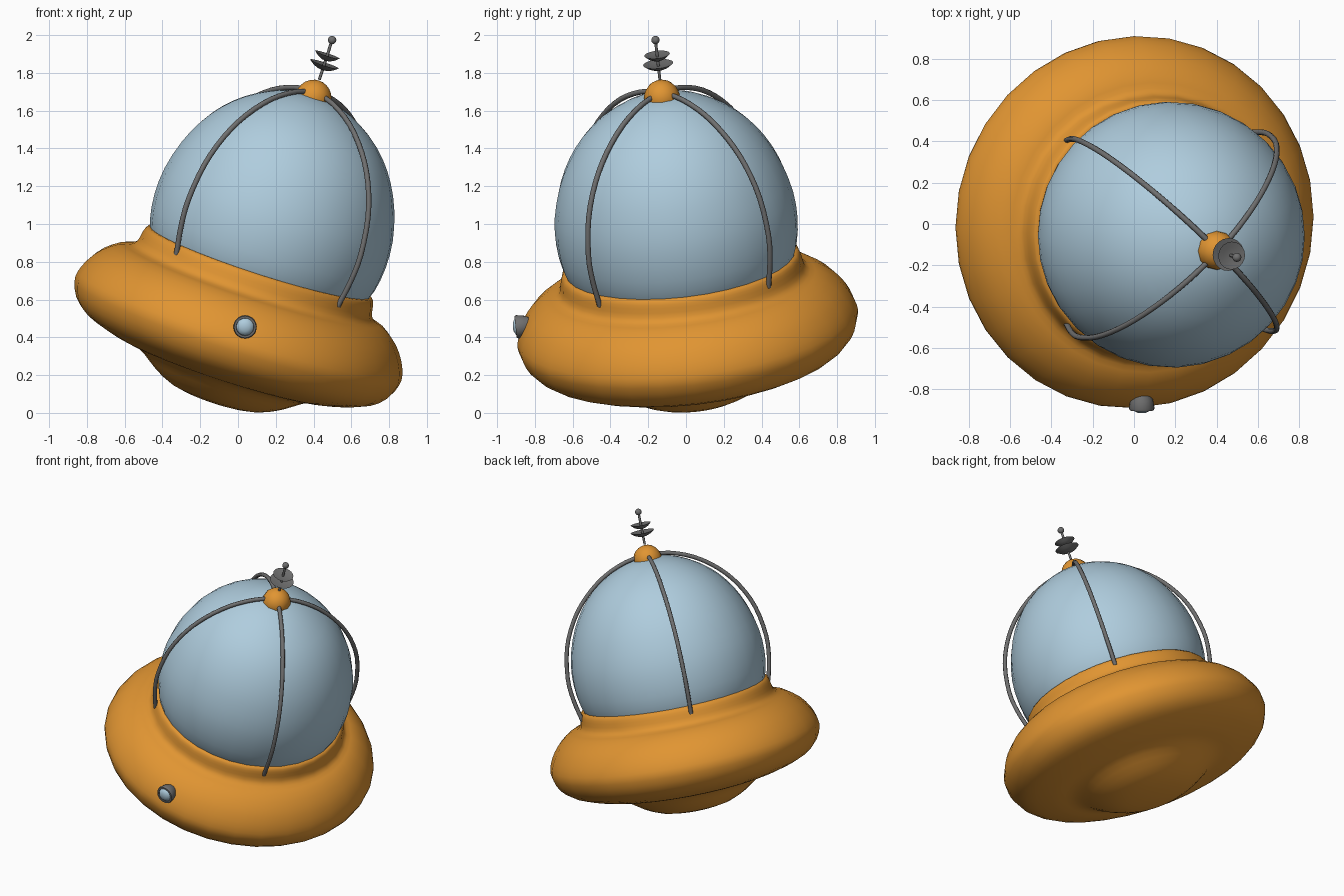
import bpy, bmesh, math
from mathutils import Vector, Matrix

if "Cube" in bpy.data.objects:
    bpy.data.objects.remove(bpy.data.objects["Cube"])


def material(name, rgb):
    m = bpy.data.materials.new(name)
    m.use_nodes = True
    m.diffuse_color = (*rgb, 1)
    m.node_tree.nodes["Principled BSDF"].inputs["Base Color"].default_value = (*rgb, 1)
    return m


ORANGE = material("orange", (0.75, 0.30, 0.032))
BLUE = material("pale blue", (0.43, 0.61, 0.73))
GREY = material("grey", (0.16, 0.16, 0.16))

# Tilted frame shared by every part: local z is the craft's axis
up = Vector((0.325, -0.112, 1)).normalized()
side = (Vector((1, 0, 0)) - up * up.x).normalized()
FRAME = Matrix((side, up.cross(side), up)).transposed().to_4x4()
FRAME.translation = (0, 0.01, 0.44)


def smooth_path(pts, steps):
    """Catmull-Rom curve through 2D points."""
    pts = [Vector(p) for p in pts]
    ext = [2 * pts[0] - pts[1]] + pts + [2 * pts[-1] - pts[-2]]
    out = []
    for a, b, c, d in zip(ext, ext[1:], ext[2:], ext[3:]):
        for i in range(steps):
            t = i / steps
            out.append(0.5 * (2 * b + (c - a) * t + (2 * a - 5 * b + 4 * c - d) * t * t
                              + (3 * b - a - 3 * c + d) * t ** 3))
    return out + [pts[-1]]


def shade(obj, angle=40):
    bpy.ops.object.select_all(action="DESELECT")
    obj.select_set(True)
    bpy.context.view_layer.objects.active = obj
    bpy.ops.object.shade_smooth_by_angle(angle=math.radians(angle))


def lathe(name, profile, mat, segments=32, matrix=FRAME, angle=40):
    """Revolve (radius, height) points about local z."""
    bm = bmesh.new()
    verts = [bm.verts.new((max(r, 0), 0, z)) for r, z in profile]
    edges = [bm.edges.new(pair) for pair in zip(verts, verts[1:])]
    bmesh.ops.spin(bm, geom=verts + edges, axis=(0, 0, 1), cent=(0, 0, 0),
                   angle=math.tau, steps=segments, use_duplicate=False)
    bmesh.ops.remove_doubles(bm, verts=bm.verts, dist=0.0005)
    bmesh.ops.recalc_face_normals(bm, faces=bm.faces)
    mesh = bpy.data.meshes.new(name)
    bm.to_mesh(mesh)
    bm.free()
    mesh.materials.append(mat)
    obj = bpy.data.objects.new(name, mesh)
    bpy.context.collection.objects.link(obj)
    obj.matrix_world = matrix
    shade(obj, angle)
    return obj


def ball(radius, height, start=-90, steps=10):
    """Profile of a sphere, or of its upper part."""
    angles = [math.radians(start + (90 - start) * i / steps) for i in range(steps + 1)]
    return [(radius * math.cos(a), height + radius * math.sin(a)) for a in angles]


# Saucer hull with belly, rounded rim and collar
hull = [(0, -0.405), (0.12, -0.40), (0.25, -0.378), (0.36, -0.325), (0.45, -0.262),
        (0.52, -0.232), (0.6, -0.22), (0.69, -0.197), (0.8, -0.155), (0.87, -0.095),
        (0.903, -0.02), (0.903, 0.035), (0.875, 0.105), (0.82, 0.18), (0.74, 0.24),
        (0.68, 0.26), (0.652, 0.288), (0.642, 0.335), (0.632, 0.368), (0.612, 0.38),
        (0.592, 0.34)]
lathe("saucer_hull", smooth_path(hull, 2), ORANGE, angle=60)

# Egg-shaped canopy
canopy = [(0.59, 0.33), (0.625, 0.42), (0.643, 0.55), (0.635, 0.7), (0.592, 0.86),
          (0.53, 0.99), (0.45, 1.10), (0.35, 1.19), (0.22, 1.265), (0.1, 1.303), (0, 1.312)]
lathe("glass_canopy", smooth_path(canopy, 2), BLUE)

# Four wire ribs over the canopy
rib = [(0.635, 0.33), (0.668, 0.48), (0.678, 0.63), (0.644, 0.83), (0.565, 1.0),
       (0.455, 1.135), (0.31, 1.245), (0.15, 1.31), (0, 1.33)]
for i in range(4):
    path = smooth_path(rib, 3)
    curve = bpy.data.curves.new("rib_path", "CURVE")
    curve.dimensions = "3D"
    curve.bevel_depth = 0.014
    curve.bevel_resolution = 2
    curve.use_fill_caps = True
    spline = curve.splines.new("POLY")
    spline.points.add(len(path) - 1)
    for point, (r, z) in zip(spline.points, path):
        point.co = (r, 0, z, 1)
    curve.materials.append(GREY)
    obj = bpy.data.objects.new(f"canopy_rib_{i + 1}", curve)
    bpy.context.collection.objects.link(obj)
    obj.matrix_world = FRAME @ Matrix.Rotation(math.radians(45 + 90 * i), 4, "Z")
    bpy.ops.object.select_all(action="DESELECT")
    obj.select_set(True)
    bpy.context.view_layer.objects.active = obj
    bpy.ops.object.convert(target="MESH")
    shade(bpy.context.object, 60)

# Cap and antenna
lathe("top_cap", ball(0.095, 1.30, -30, 8), ORANGE, 12)
lathe("antenna_rod", [(0, 1.40), (0.008, 1.40), (0.008, 1.62), (0, 1.62)], GREY, 10)
lathe("antenna_tip", ball(0.022, 1.622), GREY, 16)
for name, radius, height in (("lower", 0.08, 1.488), ("upper", 0.068, 1.54)):
    dish = [(0, height - 0.034), (radius * 0.35, height - 0.03), (radius * 0.7, height - 0.018),
            (radius, height), (radius * 0.6, height - 0.006), (0, height - 0.012)]
    lathe(f"antenna_dish_{name}", dish, GREY, 20)

# Front lamp pointing outward from the rim
lamp = FRAME @ Matrix.Translation((0, 0, 0.122)) @ Matrix.Rotation(math.pi / 2, 4, "X")
lathe("lamp_housing", [(0, 0.81), (0.035, 0.81), (0.055, 0.855), (0.062, 0.895),
                       (0.058, 0.905), (0.047, 0.905), (0.045, 0.895), (0, 0.895)],
      GREY, 20, lamp)
lathe("lamp_lens", [(0.046, 0.898), (0.04, 0.908), (0.022, 0.917), (0, 0.92)], BLUE, 20, lamp)
